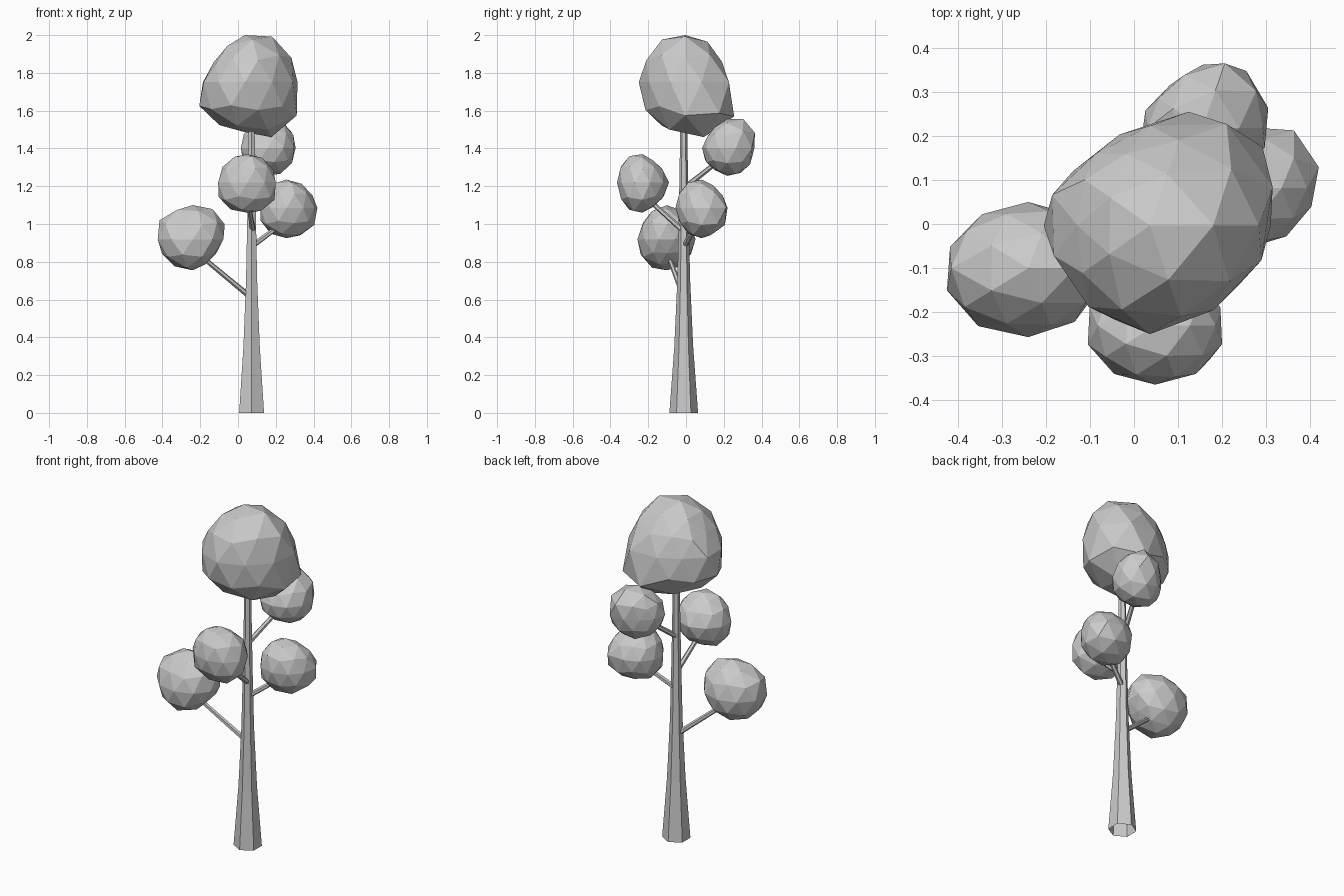
import bpy
import bmesh
from mathutils import Vector, Matrix

cube = bpy.data.objects.get("Cube")
if cube:
    bpy.data.objects.remove(cube, do_unlink=True)

grey = bpy.data.materials.new("plain grey")
grey.use_nodes = True
colour = (0.6, 0.6, 0.6, 1)
grey.diffuse_color = colour
grey.node_tree.nodes["Principled BSDF"].inputs["Base Color"].default_value = colour


def finish(name, bm):
    bmesh.ops.recalc_face_normals(bm, faces=bm.faces)
    mesh = bpy.data.meshes.new(name)
    bm.to_mesh(mesh)
    bm.free()
    mesh.materials.append(grey)
    obj = bpy.data.objects.new(name, mesh)
    bpy.context.collection.objects.link(obj)
    return obj


def foliage(name, low, high, lumps):
    """Faceted ball with bulges (+) and flats (-), sized to its bounds."""
    bm = bmesh.new()
    bmesh.ops.create_icosphere(bm, subdivisions=2, radius=1)
    lumps = [(Vector(d).normalized(), amount) for d, amount in lumps]
    for v in bm.verts:
        n = v.co.normalized()
        v.co = n * (1 + sum(a * max(0, n.dot(d)) ** 4 for d, a in lumps))
    for axis in range(3):
        values = [v.co[axis] for v in bm.verts]
        a, b = min(values), max(values)
        for v in bm.verts:
            t = (v.co[axis] - a) / (b - a)
            v.co[axis] = low[axis] + t * (high[axis] - low[axis])
    return finish(name, bm)


def branch(name, start, end, r1=0.015, r2=0.012):
    """Tapered six-sided stick between two points."""
    start, end = Vector(start), Vector(end)
    axis = end - start
    turn = axis.to_track_quat('Z', 'Y').to_matrix().to_4x4()
    bm = bmesh.new()
    bmesh.ops.create_cone(bm, cap_ends=True, segments=6, radius1=r1, radius2=r2,
                          depth=axis.length,
                          matrix=Matrix.Translation((start + end) / 2) @ turn)
    return finish(name, bm)


def trunk(profile, x, y):
    """Hexagonal open-bottomed trunk lofted through rings of (height, radius)."""
    bm = bmesh.new()
    rings = []
    for z, r in profile:
        ring = bmesh.ops.create_circle(
            bm, segments=6, radius=r, matrix=Matrix.Translation((x, y, z)))["verts"]
        rings.append(ring)
    for a, b in zip(rings, rings[1:]):
        for i in range(6):
            j = (i + 1) % 6
            bm.faces.new((a[i], a[j], b[j], b[i]))
    bm.faces.new(rings[-1])
    return finish("trunk", bm)


# Trunk
trunk([(0, 0.076), (0.35, 0.05), (0.7, 0.034), (1.05, 0.026), (1.6, 0.017)], 0.072, -0.012)

# Branches
branch("right_branch", (0.07, -0.01, 0.61), (-0.22, -0.1, 0.85))
branch("left_branch", (0.07, -0.01, 0.88), (0.26, 0.07, 1.02))
branch("front_branch", (0.08, -0.01, 0.96), (0.05, -0.21, 1.14))
branch("back_branch", (0.07, -0.01, 1.19), (0.15, 0.2, 1.355))

# Foliage
foliage("crown", (-0.205, -0.25, 1.46), (0.315, 0.255, 2.0),
        [((0.5, 0.85, -0.6), 0.3), ((0.8, 0.1, -0.75), 0.22), ((-0.75, 0, 0.4), -0.22),
         ((-0.3, 0, 0.95), -0.1), ((0.7, 0, 0.7), 0.08), ((0, -0.85, -0.5), 0.08),
         ((0, 0.85, 0.45), -0.1), ((0, 0, -1), -0.1), ((-0.9, 0, -0.4), 0.08),
         ((-0.4, 0.9, 0), -0.18), ((0.6, -0.75, 0), -0.08), ((-0.65, -0.75, 0), -0.1)])
foliage("right_foliage", (-0.425, -0.257, 0.755), (-0.07, 0.05, 1.1),
        [((-0.8, 0, 0.65), 0.15), ((0.55, 0, 0.85), 0.13), ((0.7, 0, -0.6), -0.18),
         ((0, -0.75, -0.65), 0.08), ((-0.7, -0.7, 0), 0.07)])
foliage("front_foliage", (-0.105, -0.365, 1.06), (0.2, -0.09, 1.37),
        [((0.7, -0.3, -0.75), 0.15), ((-0.75, -0.3, -0.65), 0.13), ((0, 0.6, 0.75), -0.15),
         ((0, 0.5, -0.8), -0.08), ((0, -0.75, 0.7), 0.06), ((0, 1, 0), 0.1)])
foliage("left_foliage", (0.12, -0.055, 0.925), (0.42, 0.22, 1.235),
        [((0.65, 0.7, -0.2), 0.25), ((0.6, -0.1, -0.75), 0.13), ((-0.65, -0.3, -0.65), 0.1),
         ((-0.9, 0, 0.1), -0.08), ((0, 0.7, 0.6), -0.1), ((0, -0.75, 0.6), 0.06)])
foliage("back_foliage", (0.015, 0.085, 1.255), (0.305, 0.365, 1.555),
        [((0.3, 0.7, 0.75), 0.25), ((0, -0.75, 0.6), -0.14), ((0.3, 0.4, -0.85), 0.1),
         ((0, -0.4, -0.9), -0.08), ((-0.6, 0.7, 0), -0.15), ((0.6, 0.7, 0), 0.08)])
